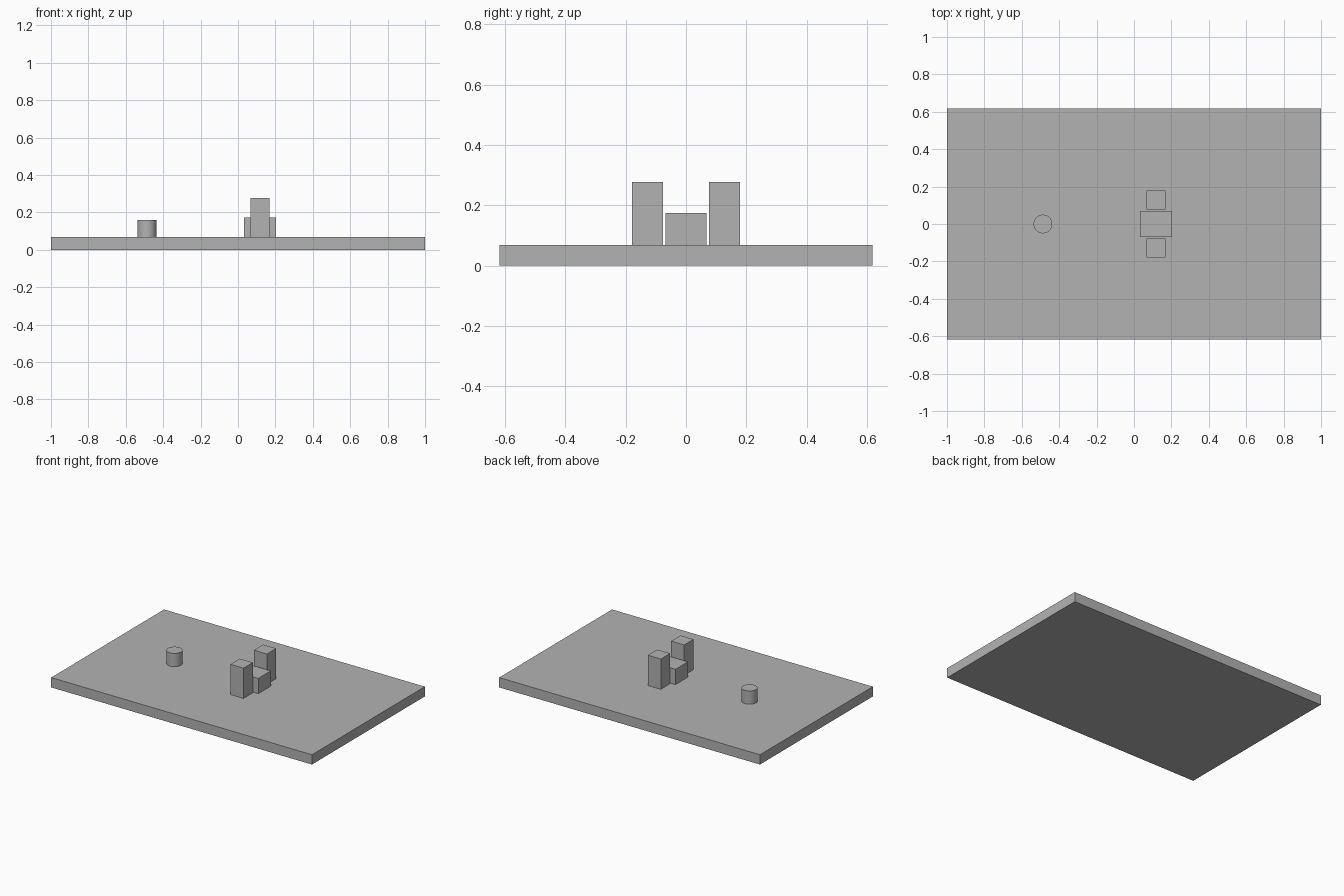
import bpy
import math

default_cube = bpy.data.objects.get("Cube")
if default_cube:
    bpy.data.objects.remove(default_cube, do_unlink=True)

# Single plain grey
grey = bpy.data.materials.new("plain grey")
grey.use_nodes = True
colour = (0.45, 0.45, 0.45, 1.0)
grey.diffuse_color = colour
grey.node_tree.nodes["Principled BSDF"].inputs["Base Color"].default_value = colour

BASE_TOP = 0.068
BLOCK_X = 0.118


def finish(name):
    obj = bpy.context.object
    obj.name = name
    obj.data.name = name
    obj.data.materials.append(grey)
    return obj


def block(name, x, y, size, bottom):
    """Box with its underside at the given height."""
    bpy.ops.mesh.primitive_cube_add(size=1, location=(x, y, bottom + size[2] / 2))
    obj = finish(name)
    obj.scale = size
    bpy.ops.object.transform_apply(location=False, rotation=False, scale=True)
    return obj


# Wide flat slab
block("base_slab", 0, 0, (2.0, 1.236, BASE_TOP), 0)

# Low centre block with a tall post on each side
block("centre_block", BLOCK_X, 0, (0.171, 0.137, 0.106), BASE_TOP)
for name, side in (("left_post", 1), ("right_post", -1)):
    block(name, BLOCK_X, side * 0.128, (0.1, 0.102, 0.21), BASE_TOP)

# Short round peg
peg_height = 0.092
bpy.ops.mesh.primitive_cylinder_add(
    vertices=48, radius=0.05, depth=peg_height,
    location=(-0.487, 0, BASE_TOP + peg_height / 2))
finish("round_peg")
bpy.ops.object.shade_smooth_by_angle(angle=math.radians(30))
